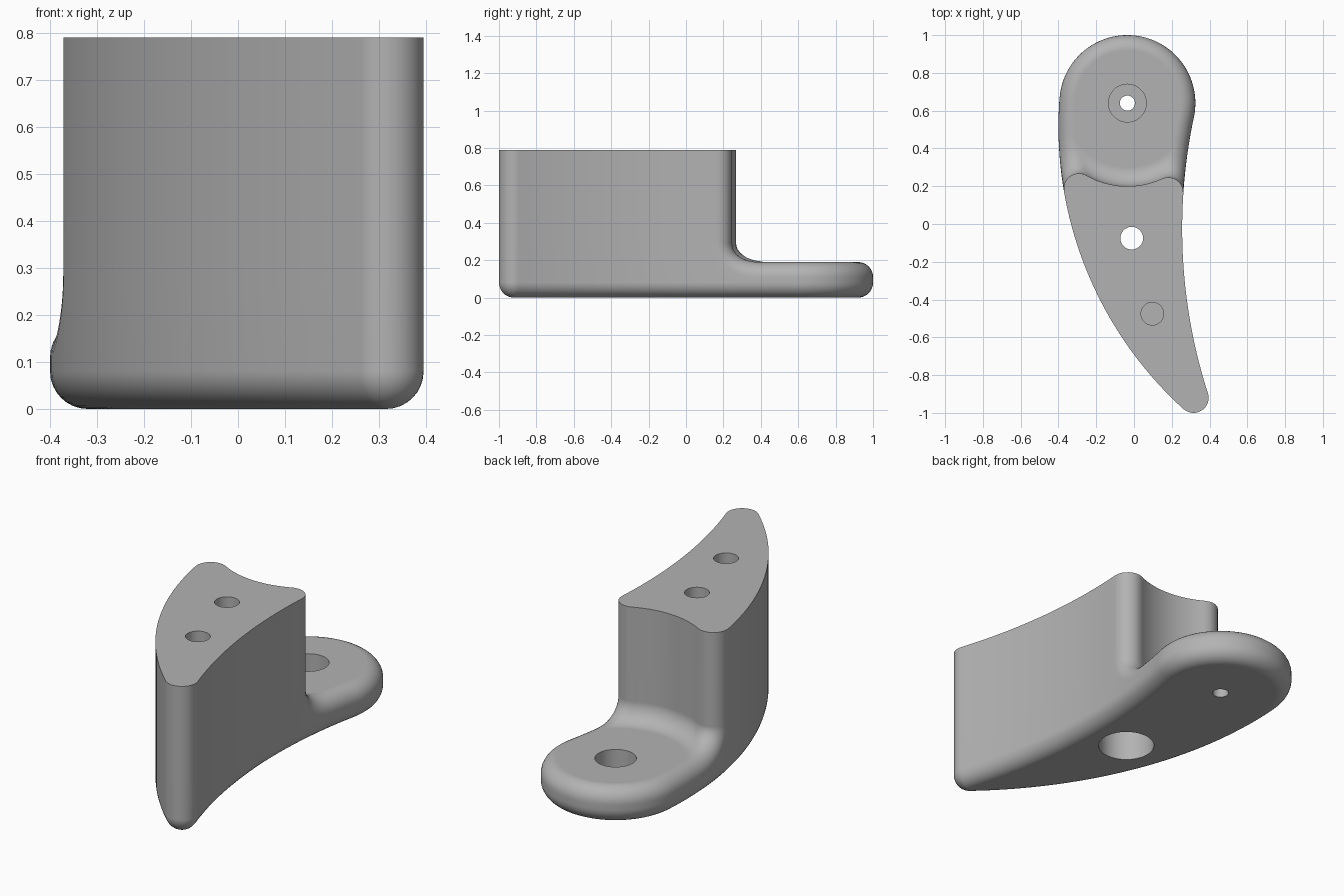
import bpy, bmesh
from math import sin, cos, pi, atan2
from mathutils import Vector

if "Cube" in bpy.data.objects:
    bpy.data.objects.remove(bpy.data.objects["Cube"])

ROUND, PLATE, TOP = 0.08, 0.19, 0.79      # edge rounding, plate and post heights
FILLET, STEPS, SEG = 0.10, 10, 8
BACK = 0.44                               # radius of the hollow post back
HEAD = Vector((-0.035, 0.64, 0))
TIP = Vector((0.315, -0.92, 0))
LEFT = Vector((1.619, 0.515, 0))          # centre of the bulging side
RIGHT = Vector((3.105, -0.026, 0))        # centre of the hollow side
UP = Vector((0, 0, 1))

# Core outline: tangent arcs (centre, signed radius), inset by the rounding
head, tip = (HEAD, 0.36 - ROUND), (TIP, 0)
left, right = (LEFT, 2.019 - ROUND), (RIGHT, -2.85 - ROUND)


def heading(v):
    return atan2(v.y, v.x)


a_right = heading(RIGHT - HEAD)
a_left = heading(HEAD - LEFT)
a_tip_left = heading(TIP - LEFT) + 2 * pi
a_tip_right = heading(RIGHT - TIP) + 2 * pi


def normal(a):
    return Vector((cos(a), sin(a), 0))


def core(arc, a):
    return arc[0] + arc[1] * normal(a)


def crossing(arc, a0, a1, dist):
    """Angle on an arc at a given distance from the head centre."""
    for _ in range(50):
        m = (a0 + a1) / 2
        if (core(arc, m) - HEAD).length < dist:
            a0 = m
        else:
            a1 = m
    return (a0 + a1) / 2


def sweep(arc, a0, a1, n):
    """Points strictly inside an arc range."""
    return [(arc, a0 + (a1 - a0) * i / n) for i in range(1, n)]


# Fillet levels: plate height to the foot of the post back
big = FILLET + ROUND
start = BACK - FILLET
levels = []
for k in range(STEPS + 1):
    phi = pi / 2 * k / STEPS
    levels.append((start + big * sin(phi), PLATE - ROUND + big * (1 - cos(phi)), phi))


def rim_point(arc, a, z=PLATE - ROUND, phi=0):
    p = core(arc, a)
    inward = (HEAD - p).normalized()
    return p + UP * z, normal(a), inward * sin(phi) + UP * cos(phi)


l_ang = [crossing(left, a_left, a_tip_left, d) for d, z, f in levels]
r_ang = [crossing(right, a_right, a_tip_right - 2 * pi, d) for d, z, f in levels]
l_rim = [rim_point(left, a, z, f) for a, (d, z, f) in zip(l_ang, levels)]
r_rim = [rim_point(right, a, z, f) for a, (d, z, f) in zip(r_ang, levels)]
plate_path = (sweep(right, r_ang[0], a_right, 6) + [(head, a_right)]
              + sweep(head, a_right, a_left, 48) + [(head, a_left)]
              + sweep(left, a_left, l_ang[0], 8))
plate_rim = [rim_point(*p) for p in plate_path]
rim = r_rim[::-1] + plate_rim + l_rim
post_path = ([(left, l_ang[-1])] + sweep(left, l_ang[-1], a_tip_left, 28)
             + [(tip, a_tip_left)] + sweep(tip, a_tip_left, a_tip_right, 16)
             + [(tip, a_tip_right)]
             + sweep(right, a_tip_right, r_ang[-1] + 2 * pi, 24)
             + [(right, r_ang[-1])])
post = [(core(*p), normal(p[1])) for p in post_path]

bm = bmesh.new()


def grid(rows):
    vs = [[bm.verts.new(p) for p in row] for row in rows]
    for a, b in zip(vs, vs[1:]):
        for i in range(len(a) - 1):
            bm.faces.new((a[i], a[i + 1], b[i + 1], b[i]))


def cap(points):
    bm.faces.new([bm.verts.new(p) for p in points])


def at_height(p, z):
    return Vector((p.x, p.y, z))


def rounded(p, n1, n2):
    """Quarter-round section from the wall to the top surface."""
    return [p + ROUND * n1.slerp(n2, i / SEG) for i in range(SEG + 1)]


def back_arc(lp, rp):
    """Arc about the head centre joining both sides."""
    a, b, rad = heading(lp - HEAD), heading(rp - HEAD), (at_height(lp, 0) - HEAD).length
    return ([lp] + [HEAD + rad * normal(a + (b - a) * i / 24) + UP * lp.z
                    for i in range(1, 24)] + [rp])


# Walls and rounded top edge
grid([[at_height(p + ROUND * n, ROUND), p + ROUND * n] for p, n, m in rim])
foot = levels[-1][1]
grid([[at_height(p + ROUND * n, z) for z in (ROUND, foot, TOP)] for p, n in post])
l_top = (at_height(l_rim[-1][0], TOP),) + l_rim[-1][1:]
r_top = (at_height(r_rim[-1][0], TOP),) + r_rim[-1][1:]
grid([rounded(*e) for e in [r_top] + rim + [l_top]])

# Fillet and hollow back of the post
arcs = [back_arc(lp[0] + ROUND * lp[2], rp[0] + ROUND * rp[2])
        for lp, rp in zip(l_rim + [l_top], r_rim + [r_top])]
grid(arcs)

# Plate top, post top and rounded underside
cap([p + ROUND * m for p, n, m in plate_rim] + arcs[0])
cap([at_height(p + ROUND * n, TOP) for p, n in post]
    + rounded(*r_top)[1:-1] + arcs[-1][::-1] + rounded(*l_top)[1:-1][::-1])
loop = [(at_height(p, ROUND), n) for p, n in [e[:2] for e in rim] + post[1:]]
under = [rounded(p, n, -UP) for p, n in loop]
grid(under)
cap([row[-1] for row in under if True][:-1])

bmesh.ops.remove_doubles(bm, verts=bm.verts, dist=0.0002)
bmesh.ops.dissolve_degenerate(bm, edges=bm.edges, dist=0.0001)
bmesh.ops.recalc_face_normals(bm, faces=bm.faces)
mesh = bpy.data.meshes.new("bracket")
bm.to_mesh(mesh)
bm.free()
body = bpy.data.objects.new("bracket", mesh)
bpy.context.collection.objects.link(body)

grey = bpy.data.materials.new("plain_grey")
grey.use_nodes = True
colour = (0.45, 0.45, 0.45, 1)
grey.diffuse_color = colour
grey.node_tree.nodes["Principled BSDF"].inputs["Base Color"].default_value = colour
mesh.materials.append(grey)


def drill(x, y, radius, z0, z1):
    """Cut a round hole between two heights."""
    bpy.ops.mesh.primitive_cylinder_add(vertices=48, radius=radius, depth=z1 - z0,
                                        location=(x, y, (z0 + z1) / 2))
    cutter = bpy.context.object
    cutter.name = "hole_cutter"
    cutter.hide_render = True
    cutter.data.materials.append(grey)
    mod = body.modifiers.new("hole", "BOOLEAN")
    mod.operation, mod.solver, mod.object = "DIFFERENCE", "EXACT", cutter
    bpy.context.view_layer.objects.active = body
    bpy.ops.object.modifier_apply(modifier=mod.name)
    bpy.data.objects.remove(cutter)


# Plate screw hole with counterbore, post bolt hole with deep recess, blind hole
drill(HEAD.x, HEAD.y, 0.04, -0.1, 0.5)
drill(HEAD.x, HEAD.y, 0.10, 0.09, 0.5)
drill(-0.012, -0.075, 0.06, -0.1, 1)
drill(-0.012, -0.075, 0.14, -0.1, 0.4)
drill(0.097, -0.475, 0.06, 0.4, 1)

bpy.ops.object.select_all(action="DESELECT")
body.select_set(True)
bpy.context.view_layer.objects.active = body
bpy.ops.object.shade_smooth_by_angle(angle=0.6)
smooth = body.modifiers.new("even_shading", "WEIGHTED_NORMAL")
smooth.keep_sharp = True
